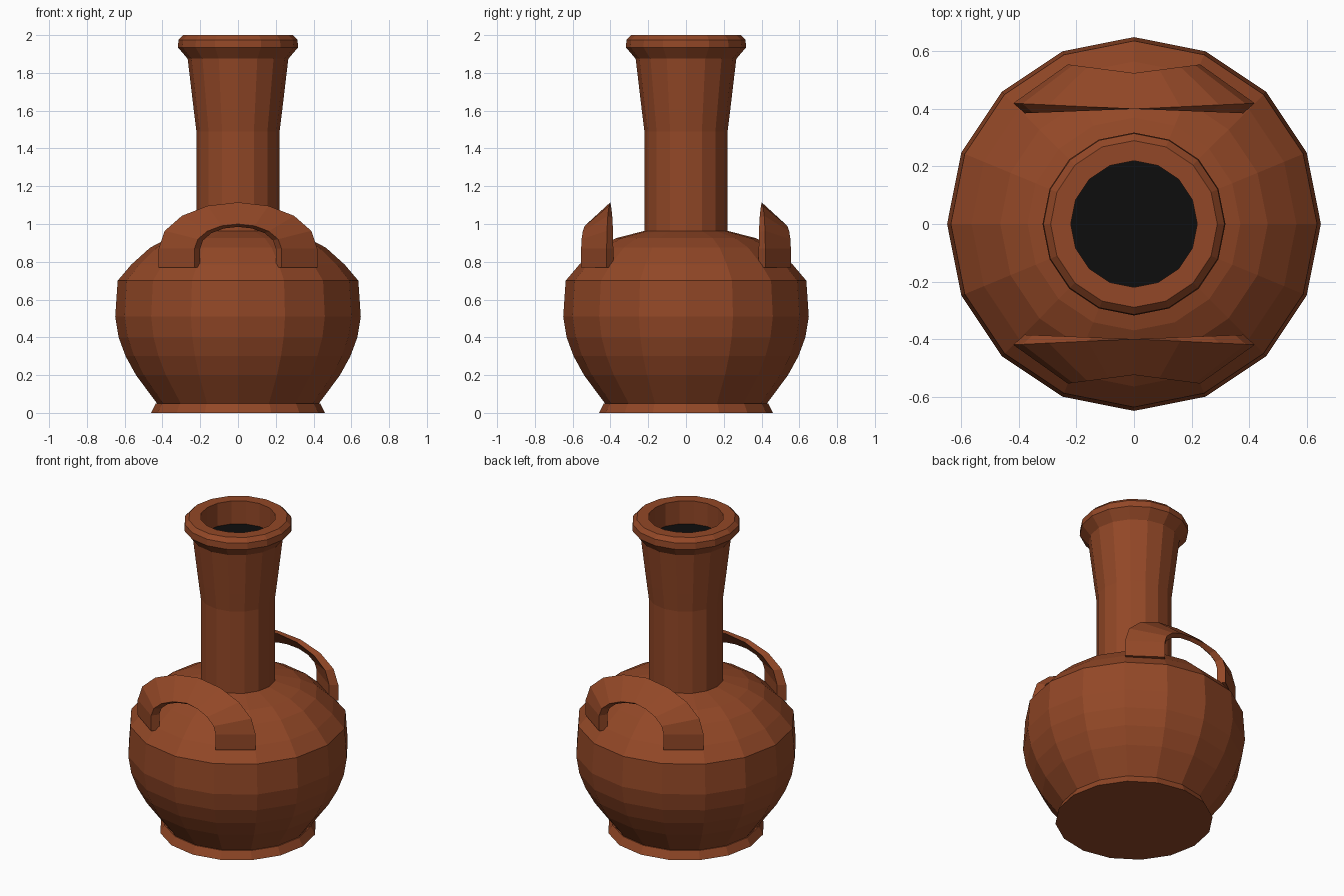
import bpy, bmesh, math

cube = bpy.data.objects.get("Cube")
if cube:
    bpy.data.objects.remove(cube, do_unlink=True)

SIDES = 16


def make_material(name, rgb):
    mat = bpy.data.materials.new(name)
    mat.use_nodes = True
    color = (*rgb, 1.0)
    mat.diffuse_color = color
    bsdf = mat.node_tree.nodes["Principled BSDF"]
    bsdf.inputs["Base Color"].default_value = color
    bsdf.inputs["Roughness"].default_value = 0.8
    return mat


def finish(name, bm, mat):
    bmesh.ops.recalc_face_normals(bm, faces=bm.faces)
    mesh = bpy.data.meshes.new(name)
    bm.to_mesh(mesh)
    bm.free()
    mesh.materials.append(mat)
    obj = bpy.data.objects.new(name, mesh)
    bpy.context.collection.objects.link(obj)
    return obj


def bridge(bm, a, b):
    """Join two closed loops of vertices with quads."""
    for i in range(len(a)):
        j = (i + 1) % len(a)
        bm.faces.new((a[i], a[j], b[j], b[i]))


def lathe(name, profile, mat, cap_start=False, cap_end=False):
    """Turn a (radius, height) profile around the z axis."""
    bm = bmesh.new()
    rings = []
    for r, z in profile:
        angles = [math.tau * i / SIDES for i in range(SIDES)]
        rings.append([bm.verts.new((r * math.cos(a), r * math.sin(a), z)) for a in angles])
    for a, b in zip(rings, rings[1:]):
        bridge(bm, a, b)
    if cap_start:
        bm.faces.new(rings[0])
    if cap_end:
        bm.faces.new(rings[-1])
    return finish(name, bm, mat)


def handle(name, side, mat):
    """Slanted strap arch: flat legs sunk in the shoulder, thin at the crown."""
    # each corner: foot x, foot y, crown y, crown z
    corners = [(0.42, 0.42, 0.40, 1.115), (0.23, 0.555, 0.525, 1.0),
               (0.20, 0.515, 0.505, 0.985), (0.38, 0.385, 0.40, 1.095)]
    foot, spring, steps = 0.77, 0.87, 8
    bm = bmesh.new()

    def section(t, drop=0.0):
        c, s = math.cos(t), math.sin(t)
        return [bm.verts.new((x * c, side * (crown_y + (y - crown_y) * abs(c)),
                              spring + (z - spring) * s - drop))
                for x, y, crown_y, z in corners]

    leg = spring - foot
    rings = [section(0, leg)]
    rings += [section(math.pi * i / steps) for i in range(steps + 1)]
    rings.append(section(math.pi, leg))
    for a, b in zip(rings, rings[1:]):
        bridge(bm, a, b)
    bm.faces.new(rings[0])
    bm.faces.new(rings[-1])
    return finish(name, bm, mat)


clay = make_material("terracotta", (0.29, 0.064, 0.020))
dark = make_material("dark_inside", (0.004, 0.004, 0.004))

# Foot ring
lathe("foot", [(0.46, 0), (0.435, 0.05), (0.41, 0.05)], clay, cap_start=True)

# Round belly and shoulder
lathe("belly", [(0.425, 0.045), (0.54, 0.2), (0.595, 0.3), (0.632, 0.4), (0.65, 0.51),
                (0.637, 0.7), (0.565, 0.785), (0.465, 0.875), (0.37, 0.925),
                (0.215, 0.965)], clay)

# Flaring neck
lathe("neck", [(0.22, 0.95), (0.22, 1.49), (0.235, 1.61), (0.267, 1.88)], clay)

# Rolled lip and inner throat
lathe("lip", [(0.267, 1.875), (0.318, 1.935), (0.315, 1.975), (0.29, 2.0),
              (0.22, 2.0), (0.22, 1.85)], clay)

# Dark opening inside the throat
lathe("opening", [(0.1, 1.852), (0.22, 1.852)], dark, cap_start=True)

# Pair of strap handles
handle("front_handle", -1, clay)
handle("back_handle", 1, clay)
